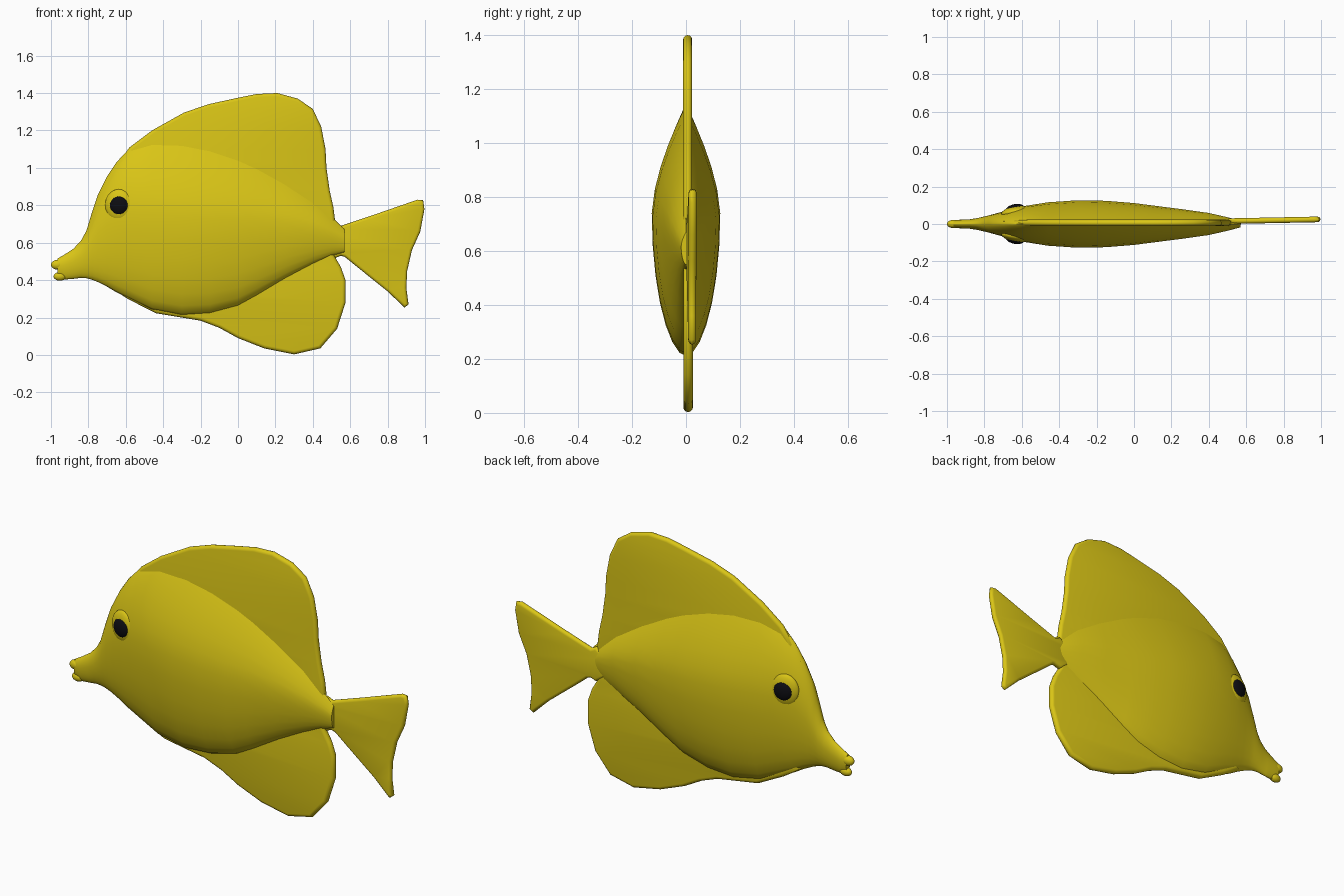
import bpy, bmesh, math

if "Cube" in bpy.data.objects:
    bpy.data.objects.remove(bpy.data.objects["Cube"])


def material(name, rgb):
    m = bpy.data.materials.new(name)
    m.diffuse_color = (*rgb, 1)
    m.use_nodes = True
    m.node_tree.nodes["Principled BSDF"].inputs["Base Color"].default_value = m.diffuse_color
    return m


YELLOW = material("lemon yellow", (0.70, 0.56, 0.008))
BLACK = material("pupil black", (0.004, 0.004, 0.006))


def finish(obj, mat, angle=60):
    """Weld, fix normals, colour and smooth one object."""
    bm = bmesh.new()
    bm.from_mesh(obj.data)
    bmesh.ops.remove_doubles(bm, verts=bm.verts, dist=0.0003)
    bmesh.ops.recalc_face_normals(bm, faces=bm.faces)
    bm.to_mesh(obj.data)
    bm.free()
    obj.data.materials.clear()
    obj.data.materials.append(mat)
    bpy.ops.object.select_all(action='DESELECT')
    obj.select_set(True)
    bpy.context.view_layer.objects.active = obj
    bpy.ops.object.shade_smooth_by_angle(angle=math.radians(angle))


def fin(name, outline, y, thick, turn=0.0):
    """Flat plate with a rounded rim, drawn in the xz plane."""
    cu = bpy.data.curves.new(name, 'CURVE')
    cu.dimensions = '2D'
    cu.fill_mode = 'BOTH'
    cu.bevel_depth = thick
    cu.offset = -thick
    cu.bevel_resolution = 2
    sp = cu.splines.new('POLY')
    sp.points.add(len(outline) - 1)
    for p, (x, z) in zip(sp.points, outline):
        p.co = (x, z, 0, 1)
    sp.use_cyclic_u = True
    obj = bpy.data.objects.new(name, cu)
    bpy.context.collection.objects.link(obj)
    obj.rotation_euler = (math.pi / 2, 0, turn)
    obj.location.y = y
    bpy.ops.object.select_all(action='DESELECT')
    obj.select_set(True)
    bpy.context.view_layer.objects.active = obj
    bpy.ops.object.convert(target='MESH')
    finish(bpy.context.object, YELLOW)


def ellipsoid(name, loc, radii, mat, turn=0.0):
    bpy.ops.mesh.primitive_uv_sphere_add(segments=24, ring_count=14, location=loc,
                                         rotation=(0, 0, turn))
    obj = bpy.context.object
    obj.name = name
    obj.scale = radii
    finish(obj, mat)


# Body: lens-shaped sections along x (x, bottom, top, half width)
stations = [
    (-0.965, 0.42, 0.515, 0.019), (-0.93, 0.403, 0.535, 0.023),
    (-0.88, 0.407, 0.568, 0.025), (-0.84, 0.412, 0.61, 0.031),
    (-0.81, 0.410, 0.665, 0.038), (-0.78, 0.402, 0.765, 0.045),
    (-0.75, 0.39, 0.855, 0.053), (-0.70, 0.365, 0.955, 0.067),
    (-0.65, 0.335, 1.03, 0.081), (-0.58, 0.30, 1.105, 0.097),
    (-0.46, 0.24, 1.145, 0.116), (-0.30, 0.21, 1.14, 0.127),
    (-0.15, 0.22, 1.11, 0.124), (0.0, 0.26, 1.06, 0.112),
    (0.10, 0.315, 1.015, 0.099), (0.25, 0.405, 0.93, 0.080),
    (0.40, 0.485, 0.83, 0.059), (0.50, 0.53, 0.74, 0.036),
    (0.57, 0.55, 0.67, 0.018),
]
HALF = 14
bm = bmesh.new()
rings = []
for x, zb, zt, w in stations:
    zm = zb + (zt - zb) * 0.57
    k = min(1, max(0, (x + 0.75) / 0.3))      # snout round, back tapered
    side = []
    for i in range(HALF + 1):
        t = -math.cos(math.pi * i / HALF)
        if t < 0:
            f, z = (1 - t * t) ** 0.55, zm + t * (zm - zb)
        else:
            f = (1 - t ** (2 - 0.4 * k)) ** (0.6 + 0.4 * k)
            z = zm + t * (zt - zm)
        side.append((w * f, z))
    pts = [(y, z) for y, z in side] + [(-y, z) for y, z in side[-2:0:-1]]
    rings.append([bm.verts.new((x, y, z)) for y, z in pts])
for a, b in zip(rings, rings[1:]):
    for i in range(len(a)):
        j = (i + 1) % len(a)
        bm.faces.new((a[i], a[j], b[j], b[i]))
bm.faces.new(rings[0])
bm.faces.new(rings[-1])
mesh = bpy.data.meshes.new("body")
bm.to_mesh(mesh)
bm.free()
body = bpy.data.objects.new("body", mesh)
bpy.context.collection.objects.link(body)
finish(body, YELLOW)

# Fins
fin("dorsal_fin", [
    (-0.70, 0.945), (-0.58, 1.11), (-0.46, 1.20), (-0.29, 1.295), (-0.16, 1.34),
    (0.0, 1.375), (0.10, 1.395), (0.21, 1.40), (0.32, 1.37), (0.40, 1.315),
    (0.445, 1.22), (0.468, 1.10), (0.473, 1.0), (0.49, 0.88), (0.51, 0.79),
    (0.52, 0.71), (0.50, 0.60), (0.0, 0.75), (-0.55, 0.80)], 0.006, 0.017)
fin("anal_fin", [
    (0.50, 0.60), (0.515, 0.53), (0.55, 0.47), (0.575, 0.40), (0.575, 0.28),
    (0.53, 0.14), (0.44, 0.035), (0.30, 0.003), (0.14, 0.035), (0.0, 0.09),
    (-0.10, 0.145), (-0.20, 0.183), (-0.44, 0.223), (-0.59, 0.30),
    (-0.70, 0.37), (-0.50, 0.50), (0.0, 0.55)], 0.008, 0.018)
fin("tail_fin", [
    (0.46, 0.66), (0.52, 0.705), (0.55, 0.69), (0.70, 0.74), (0.96, 0.83),
    (0.99, 0.827), (0.997, 0.78), (0.975, 0.66), (0.93, 0.56), (0.905, 0.45),
    (0.90, 0.36), (0.912, 0.27), (0.89, 0.253), (0.80, 0.34), (0.65, 0.46),
    (0.57, 0.525), (0.55, 0.53), (0.52, 0.518), (0.46, 0.56)], 0.005, 0.015, 0.02)

# Lips
ellipsoid("upper_lip", (-0.965, 0, 0.482), (0.035, 0.022, 0.026), YELLOW)
ellipsoid("lower_lip", (-0.952, 0, 0.420), (0.034, 0.021, 0.023), YELLOW)

# Eyes on both sides
for s, label in ((-1, "right"), (1, "left")):
    ellipsoid(label + "_eye_rim", (-0.637, s * 0.066, 0.80), (0.075, 0.029, 0.086), YELLOW, s * 0.2)
    ellipsoid(label + "_pupil", (-0.637, s * 0.082, 0.80), (0.050, 0.024, 0.050), BLACK, s * 0.2)
